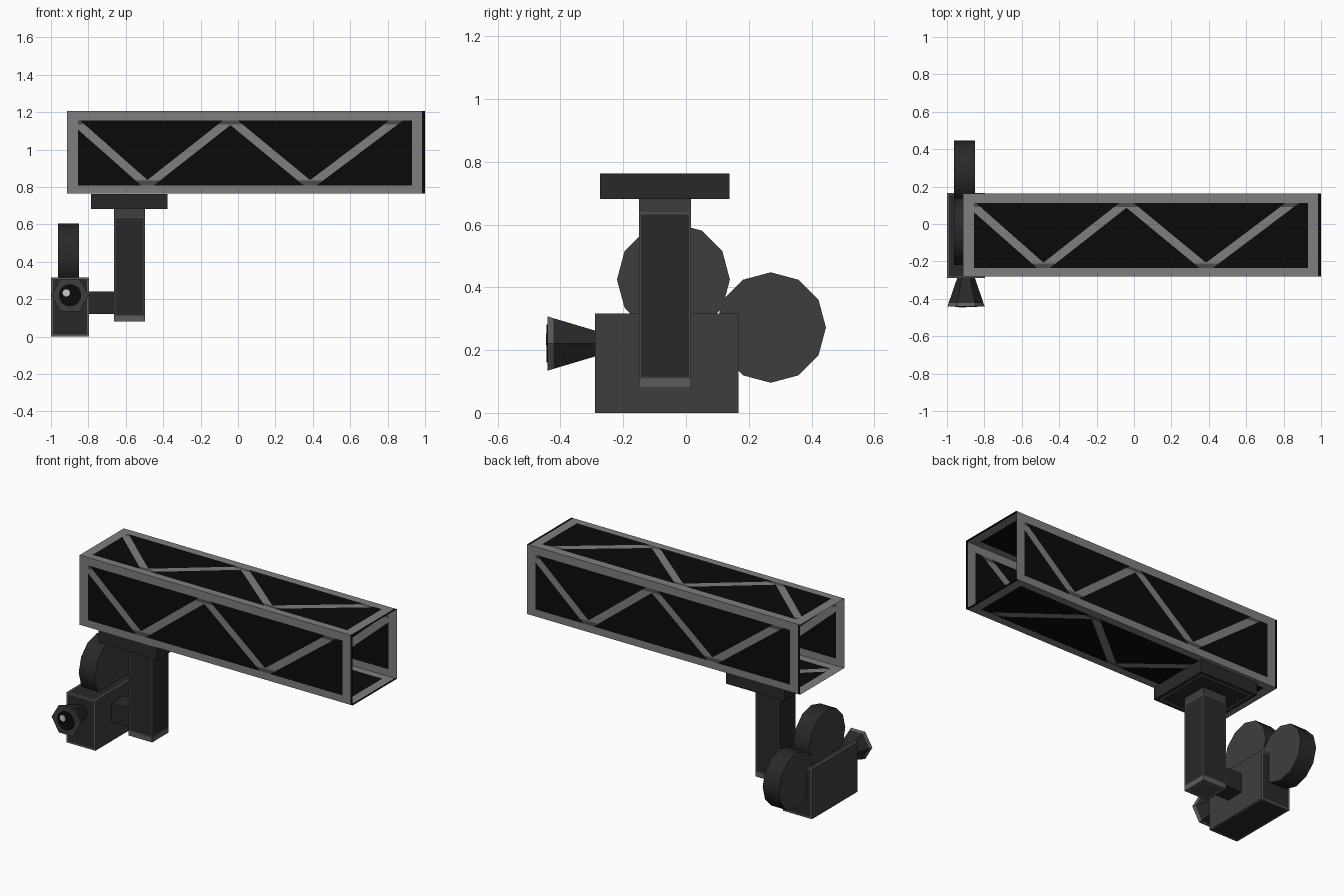
import bpy, bmesh, math
from mathutils import Vector

if "Cube" in bpy.data.objects:
    bpy.data.objects.remove(bpy.data.objects["Cube"])


def mat(name, v):
    m = bpy.data.materials.new(name)
    m.diffuse_color = (v, v, v, 1)
    m.use_nodes = True
    m.node_tree.nodes["Principled BSDF"].inputs["Base Color"].default_value = m.diffuse_color
    return m


# colour indices shared by every object
RAIL, BLACK, BODY, DARK, EDGE, GUSSET, GLINT = range(7)
MATS = [mat("steel_grey", 0.21), mat("black", 0.003), mat("charcoal", 0.048),
        mat("dark_charcoal", 0.022), mat("worn_edge_grey", 0.11),
        mat("gusset_grey", 0.07), mat("glint_white", 0.6)]


def finish(name, bm):
    me = bpy.data.meshes.new(name)
    for m in MATS:
        me.materials.append(m)
    bm.to_mesh(me)
    bm.free()
    ob = bpy.data.objects.new(name, me)
    bpy.context.collection.objects.link(ob)
    return ob


def cut(bm, co, no):
    bmesh.ops.bisect_plane(bm, geom=bm.verts[:] + bm.edges[:] + bm.faces[:],
                           plane_co=co, plane_no=no)


def inset(bm, faces, width, border):
    r = bmesh.ops.inset_individual(bm, faces=faces, thickness=width)
    for f in r["faces"]:
        f.material_index = border


def box(lo, hi, index):
    bm = bmesh.new()
    bmesh.ops.create_cube(bm, size=1)
    for v in bm.verts:
        v.co = [(a + b) / 2 + c * (b - a) for a, b, c in zip(lo, hi, v.co)]
    for f in bm.faces:
        f.material_index = index
    return bm


def turned(name, axis, centre, rings, sides, mats, caps):
    """Low-poly turned solid: rings are (position along axis, radius)."""
    bm = bmesh.new()
    loops = []
    for h, r in rings:
        loop = []
        for i in range(sides):
            t = 2 * math.pi * i / sides
            a, b = centre[0] + r * math.cos(t), centre[1] + r * math.sin(t)
            loop.append(bm.verts.new((h, a, b) if axis == "x" else (a, h, b)))
        loops.append(loop)
    for k in range(len(loops) - 1):
        for i in range(sides):
            j = (i + 1) % sides
            f = bm.faces.new((loops[k][i], loops[k][j], loops[k + 1][j], loops[k + 1][i]))
            f.material_index = mats[k]
    for loop, m in ((loops[0], caps[0]), (loops[-1], caps[1])):
        bm.faces.new(loop).material_index = m
    bmesh.ops.recalc_face_normals(bm, faces=bm.faces[:])
    return finish(name, bm)


# --- truss: four thin panels with painted rails and zigzag braces, open ends
X0, X1, H = -0.914, 1.0, 0.442
NODES = [(-0.87, 0.385), (-0.485, 0.045), (-0.04, 0.395), (0.385, 0.045), (0.85, 0.395)]
HALF = 0.022


def truss_panel(name, place):
    bm = bmesh.new()
    bm.faces.new([bm.verts.new((u, v, 0)) for u, v in ((X0, 0), (X1, 0), (X1, H), (X0, H))])
    for u in (-0.855, 0.93, 0.985):
        cut(bm, (u, 0, 0), (1, 0, 0))
    for v in (0.045, 0.07, 0.37, 0.392):
        cut(bm, (0, v, 0), (0, 1, 0))
    braces = []
    for a, b in zip(NODES, NODES[1:]):
        a, b = Vector((*a, 0)), Vector((*b, 0))
        n = Vector((a.y - b.y, b.x - a.x, 0)).normalized()
        braces.append((a, b, n))
        for s in (-HALF, HALF):
            cut(bm, a + n * s, n)
    for f in bm.faces:
        c = f.calc_center_median()
        f.material_index = BLACK
        if c.x > 0.985:
            continue
        if c.y < 0.045 or c.y > 0.392 or c.x < -0.855 or c.x > 0.93:
            f.material_index = RAIL
            continue
        for a, b, n in braces:
            if abs((c - a).dot(n)) < HALF and a.x - 0.03 < c.x < b.x + 0.03:
                f.material_index = RAIL if 0.07 < c.y < 0.37 else GUSSET
    for v in bm.verts:
        v.co = place(v.co.x, v.co.y)
    finish(name, bm)


Y0, Y1, Z0, Z1 = -0.28, 0.162, 0.764, 1.206
truss_panel("truss_front", lambda u, v: (u, Y0, Z0 + v))
truss_panel("truss_back", lambda u, v: (X0 + X1 - u, Y1, Z0 + v))
truss_panel("truss_top", lambda u, v: (u, Y0 + v, Z1))
truss_panel("truss_bottom", lambda u, v: (u, Y1 - v, Z0))

# --- mounting plate under the truss, with a light line underneath
bm = box((-0.786, -0.274, 0.682), (-0.376, 0.138, 0.763), DARK)
under = [f for f in bm.faces if f.normal.z < -0.5]
inset(bm, under, 0.03, DARK)
inset(bm, under, 0.015, EDGE)
for f in bm.faces:
    if f.normal.x > 0.5:
        f.material_index = DARK
finish("mount_plate", bm)

# --- hanging post: bordered dark panels, worn lower end
bm = box((-0.663, -0.15, 0.08), (-0.497, 0.016, 0.682), BODY)
for z in (0.108, 0.64):
    cut(bm, (0, 0, z), (0, 0, 1))
panels = []
for f in bm.faces:
    z = f.calc_center_median().z
    if z < 0.108:
        f.material_index = EDGE
    elif z < 0.64:
        f.material_index = DARK
        panels.append(f)
inset(bm, panels, 0.01, GUSSET)
foot = [f for f in bm.faces if f.normal.z < -0.5]
inset(bm, foot, 0.03, EDGE)
foot[0].material_index = GUSSET
finish("hanging_post", bm)

# --- side arm joining post and camera
finish("side_arm", box((-0.81, -0.127, 0.12), (-0.65, -0.007, 0.24), DARK))

# --- camera body: light border on front, back and narrow faces
bm = box((-1.0, -0.29, 0.0), (-0.797, 0.167, 0.317), BODY)
narrow = [f for f in bm.faces if abs(f.normal.x) < 0.5]
inset(bm, narrow, 0.014, EDGE)
for f in narrow:
    f.material_index = DARK
finish("camera_body", bm)

# --- six-sided lens hood with dark glass and a glint
turned("lens_hood", "y", (-0.898, 0.221),
       [(-0.441, 0.1), (-0.422, 0.093), (-0.285, 0.046)], 6, [EDGE, DARK], [BODY, DARK])
turned("lens_glass", "y", (-0.898, 0.221), [(-0.444, 0.06), (-0.44, 0.06)], 16,
       [BLACK], [BLACK, BLACK])
turned("lens_glint", "y", (-0.918, 0.234), [(-0.446, 0.02), (-0.443, 0.02)], 10,
       [GLINT], [GLINT, GLINT])

# --- two twelve-sided film reels
for name, centre, r in (("upper_reel", (-0.04, 0.425), 0.18),
                        ("rear_reel", (0.27, 0.272), 0.176)):
    ob = turned(name, "x", centre, [(-0.963, r), (-0.85, r)], 12, [DARK], [BODY, BODY])
    bpy.ops.object.select_all(action="DESELECT")
    ob.select_set(True)
    bpy.context.view_layer.objects.active = ob
    bpy.ops.object.shade_smooth_by_angle(angle=math.radians(35))
